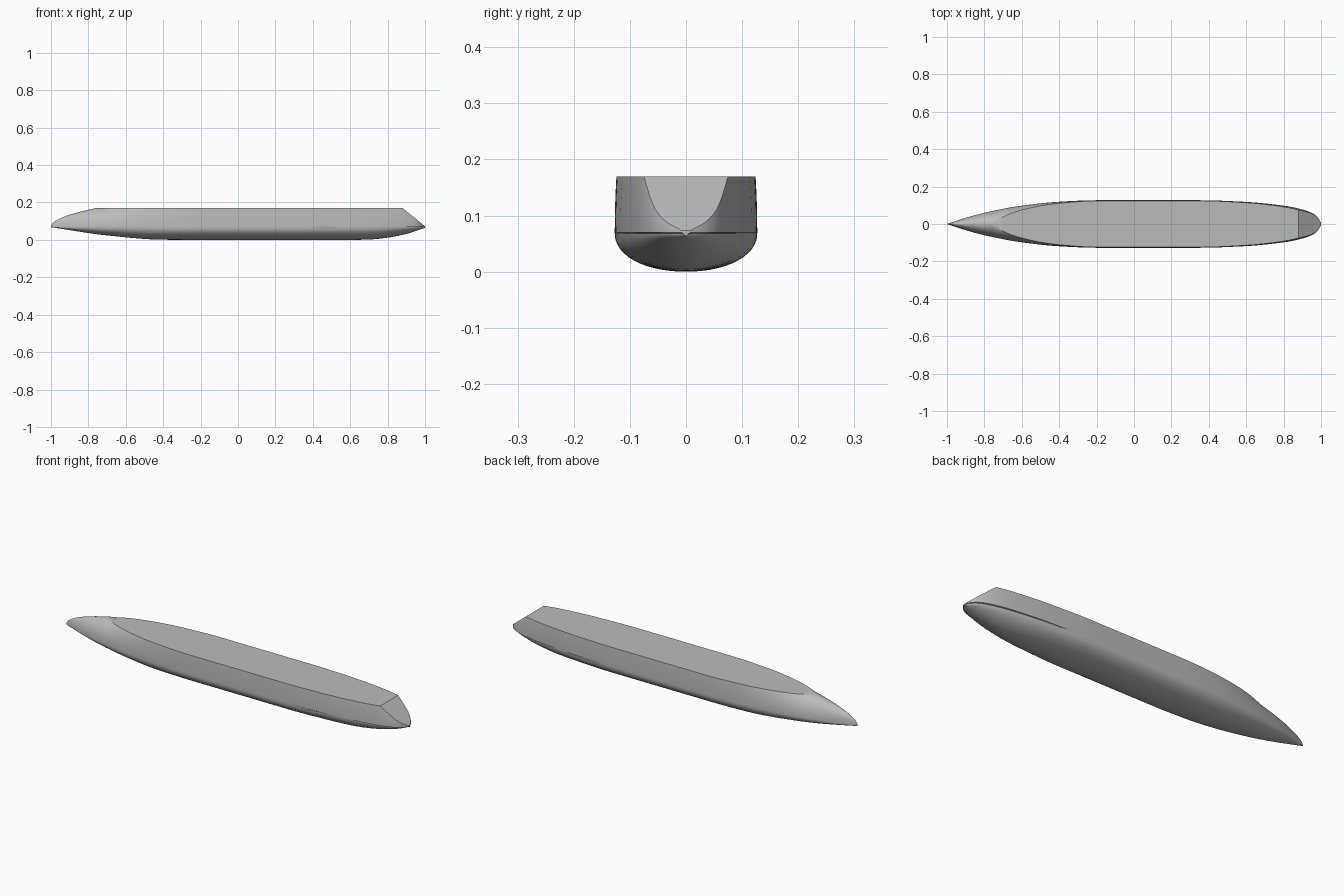
import bpy, bmesh, math

cube = bpy.data.objects.get("Cube")
if cube:
    bpy.data.objects.remove(cube)

grey = bpy.data.materials.new("hull grey")
grey.use_nodes = True
grey.diffuse_color = (0.5, 0.5, 0.5, 1)
grey.node_tree.nodes["Principled BSDF"].inputs["Base Color"].default_value = (0.5, 0.5, 0.5, 1)

WATER, DECK = 0.07, 0.17
BOW_DECK, STERN_DECK = -0.76, 0.88

# Lines of the hull as (x, value) points
beam = [(-1, 0), (-0.9, 0.033), (-0.8, 0.06), (-0.6, 0.098), (-0.4, 0.119), (-0.2, 0.127),
        (0.35, 0.127), (0.6, 0.118), (0.8, 0.098), (0.88, 0.083), (0.95, 0.06), (0.98, 0.038), (1, 0.008)]
deck_beam = [(-0.76, 0), (-0.72, 0.028), (-0.64, 0.063), (-0.5, 0.097), (-0.4, 0.111), (-0.2, 0.124),
             (0.35, 0.124), (0.6, 0.114), (0.8, 0.092), (0.88, 0.075), (0.95, 0.056), (0.98, 0.036), (1, 0.007)]
keel = [(-1, 0.068), (-0.7, 0.024), (-0.4, 0.001), (-0.2, 0), (0.6, 0), (0.7, 0.002),
        (0.8, 0.012), (0.9, 0.032), (1, 0.064)]


def curve(points, x):
    """Monotone smooth curve through the points."""
    if x <= points[0][0]:
        return points[0][1]
    if x >= points[-1][0]:
        return points[-1][1]
    slopes = [(b[1] - a[1]) / (b[0] - a[0]) for a, b in zip(points, points[1:])]

    def tangent(i):
        a, b = slopes[max(i - 1, 0)], slopes[min(i, len(slopes) - 1)]
        return 2 * a * b / (a + b) if a * b > 0 else 0

    i = max(k for k, p in enumerate(points) if p[0] <= x)
    (x0, y0), (x1, y1) = points[i], points[i + 1]
    h = x1 - x0
    t = (x - x0) / h
    return (y0 * (2 * t**3 - 3 * t**2 + 1) + tangent(i) * h * (t**3 - 2 * t**2 + t)
            + y1 * (3 * t**2 - 2 * t**3) + tangent(i + 1) * h * (t**3 - t**2))


def top_height(x):
    """Rounded bow, level deck, sloping flat transom."""
    if x < BOW_DECK:
        return WATER + (DECK - WATER) * math.sqrt((x + 1) / (BOW_DECK + 1))
    if x > STERN_DECK:
        return DECK - (DECK - WATER - 0.003) * (x - STERN_DECK) / (1 - STERN_DECK)
    return DECK


def half_section(x, steps=12):
    """Points from the keel up to the deck edge."""
    w, tw, k, top = curve(beam, x), curve(deck_beam, x), curve(keel, x), top_height(x)
    aft = min(max((x - 0.4) / 0.5, 0), 1)
    ledge = min(0.008 * aft, w * 0.5)
    low = WATER - 0.002
    vee = 2.1 - 0.3 * aft
    points = []
    for i in range(steps + 1):
        a = math.pi / 2 * i / steps
        points.append(((w - ledge) * math.sin(a) ** (2 / vee), low - (low - k) * max(math.cos(a), 0) ** (2 / vee)))
    # Topsides are an ellipse cut off at the deck
    end = math.acos(min(tw / w, 1)) if w > 0 else math.pi / 2
    for i in range(steps + 1):
        a = end * i / steps
        points.append((w * math.cos(a), WATER + (top - WATER) * math.sin(a) / max(math.sin(end), 1e-4)))
    return points


# Stations, closer together towards both ends
stations = [-1 + (BOW_DECK + 1) * (i / 16) ** 2 for i in range(16)]
stations += [BOW_DECK + (STERN_DECK - BOW_DECK) * i / 56 for i in range(56)]
stations += [STERN_DECK + (1 - STERN_DECK) * math.sin(math.pi / 2 * i / 12) for i in range(13)]

# Hull skin lofted through closed mirrored sections, with deck and transom
bm = bmesh.new()
rings = []
for x in stations:
    half = half_section(x)
    loop = half + [(-y, z) for y, z in reversed(half)]
    rings.append([bm.verts.new((x, y, z)) for y, z in loop])
for a, b in zip(rings, rings[1:]):
    for i in range(len(a)):
        j = (i + 1) % len(a)
        bm.faces.new((a[i], a[j], b[j], b[i]))
bm.faces.new(rings[0])
bm.faces.new(rings[-1])
bmesh.ops.remove_doubles(bm, verts=bm.verts, dist=0.00005)
bmesh.ops.dissolve_degenerate(bm, edges=bm.edges, dist=0.00002)
bmesh.ops.recalc_face_normals(bm, faces=bm.faces)

mesh = bpy.data.meshes.new("hull")
bm.to_mesh(mesh)
bm.free()
mesh.materials.append(grey)
hull = bpy.data.objects.new("hull", mesh)
bpy.context.collection.objects.link(hull)
bpy.ops.object.select_all(action="DESELECT")
hull.select_set(True)
bpy.context.view_layer.objects.active = hull
bpy.ops.object.shade_smooth_by_angle(angle=math.radians(30))
